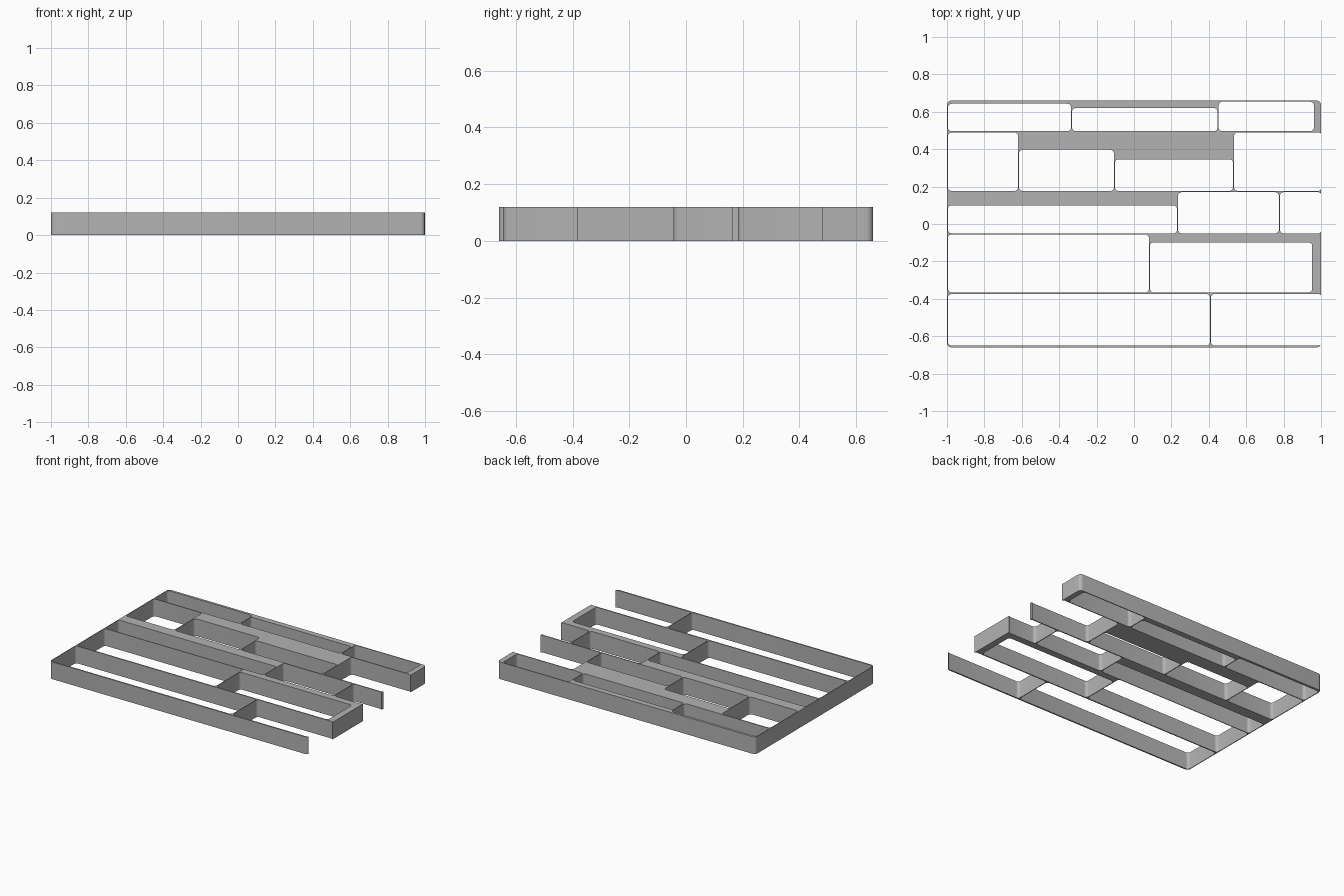
import bpy, bmesh, math

if "Cube" in bpy.data.objects:
    bpy.data.objects.remove(bpy.data.objects["Cube"], do_unlink=True)

HEIGHT = 0.12
OPEN = 1.004  # pockets ending here break through the right-hand edge

grey = bpy.data.materials.new("plain grey")
grey.use_nodes = True
grey.diffuse_color = (0.45, 0.45, 0.45, 1)
grey.node_tree.nodes["Principled BSDF"].inputs["Base Color"].default_value = (0.45, 0.45, 0.45, 1)


def rounded_prism(bm, x0, x1, y0, y1, z0, z1, r, steps=6):
    """Upright box with rounded vertical corners."""
    corners = [(x1 - r, y1 - r), (x0 + r, y1 - r), (x0 + r, y0 + r), (x1 - r, y0 + r)]
    pts = []
    for i, (cx, cy) in enumerate(corners):
        for k in range(steps + 1):
            a = math.pi / 2 * (i + k / steps)
            pts.append((cx + r * math.cos(a), cy + r * math.sin(a)))
    low = [bm.verts.new((x, y, z0)) for x, y in pts]
    top = [bm.verts.new((x, y, z1)) for x, y in pts]
    bm.faces.new(low[::-1])
    bm.faces.new(top)
    for i in range(len(pts)):
        j = (i + 1) % len(pts)
        bm.faces.new((low[i], low[j], top[j], top[i]))


def make_object(name, bm):
    mesh = bpy.data.meshes.new(name)
    bm.to_mesh(mesh)
    bm.free()
    mesh.materials.append(grey)
    obj = bpy.data.objects.new(name, mesh)
    bpy.context.collection.objects.link(obj)
    return obj


# Solid tray body
bm = bmesh.new()
rounded_prism(bm, -1, 1, -0.66, 0.66, 0, HEIGHT, 0.025)
tray = make_object("divider_tray", bm)

# Rows of pockets: front edge, then (left, right, back edge) of each pocket
rows = [
    (-0.65, [(-0.995, 0.406, -0.374), (0.411, OPEN, -0.374)]),
    (-0.366, [(-0.995, 0.08, -0.055), (0.085, 0.953, -0.098)]),
    (-0.05, [(-0.995, 0.23, 0.1), (0.235, 0.775, 0.17), (0.78, OPEN, 0.17)]),
    (0.177, [(-0.995, -0.62, 0.49), (-0.615, -0.107, 0.397),
             (-0.102, 0.53, 0.346), (0.535, OPEN, 0.49)]),
    (0.496, [(-0.995, -0.336, 0.643), (-0.331, 0.447, 0.62), (0.452, 0.962, 0.654)]),
]
bm = bmesh.new()
for front, pockets in rows:
    for left, right, back in pockets:
        rounded_prism(bm, left, right, front, back, -0.1, HEIGHT + 0.1, 0.02)
cutter = make_object("pocket_cutter", bm)
cutter.hide_render = True

# Cut the pockets right through the body
cut = tray.modifiers.new("pockets", 'BOOLEAN')
cut.operation = 'DIFFERENCE'
cut.solver = 'EXACT'
cut.object = cutter
bpy.context.view_layer.objects.active = tray
tray.select_set(True)
bpy.ops.object.modifier_apply(modifier=cut.name)
bpy.data.objects.remove(cutter, do_unlink=True)
bpy.ops.object.shade_smooth_by_angle(angle=math.radians(30))
